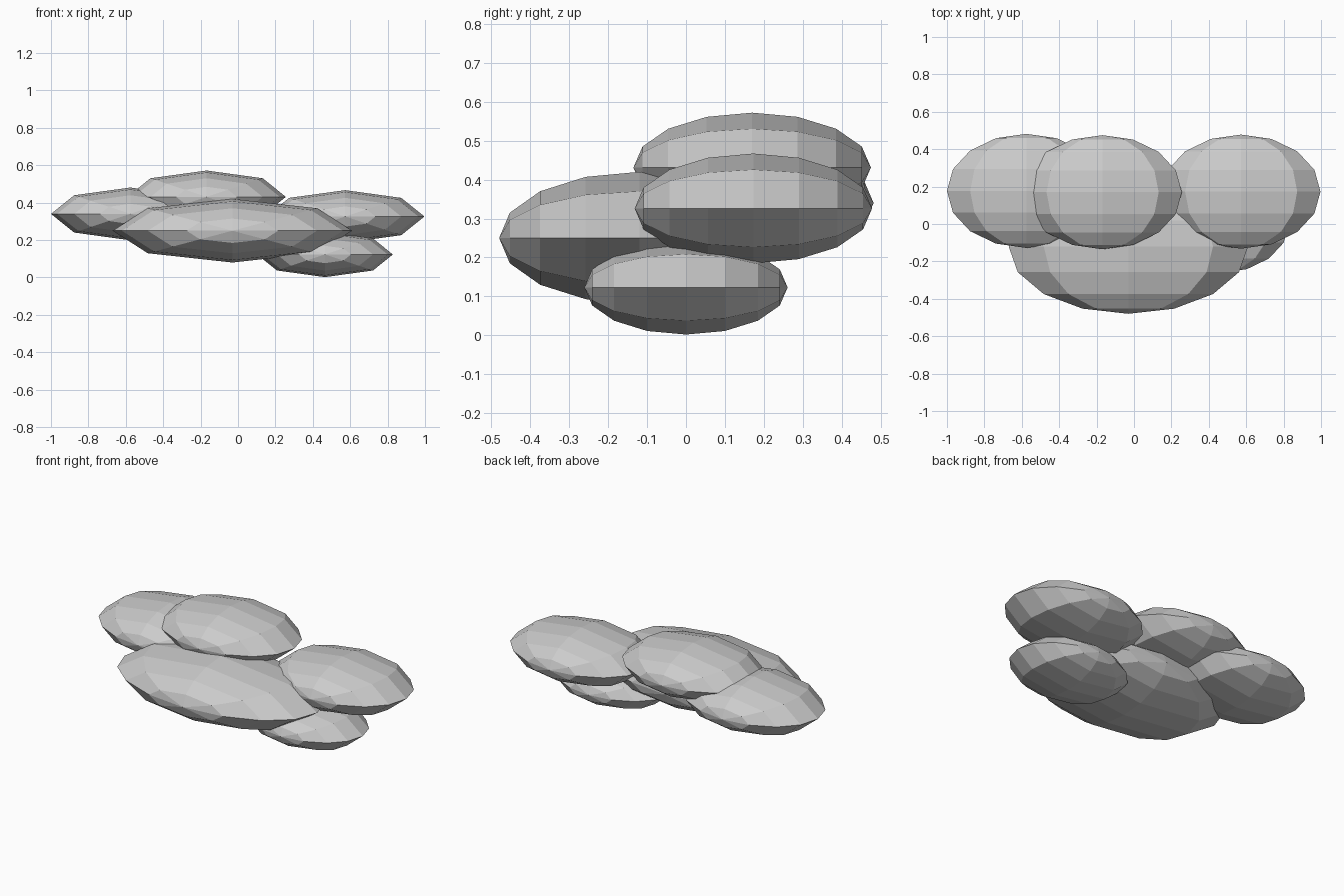
import bpy
import math
from mathutils import Matrix

if "Cube" in bpy.data.objects:
    bpy.data.objects.remove(bpy.data.objects["Cube"])


def puff(name, centre, radii):
    """Flat-faced, squashed 8 x 8 sphere with its poles along y."""
    bpy.ops.mesh.primitive_uv_sphere_add(segments=8, ring_count=8, radius=1)
    ob = bpy.context.object
    ob.name = name
    ob.data.transform(Matrix.Rotation(math.pi / 2, 4, 'X'))
    ob.data.transform(Matrix.Diagonal((*radii, 1)))
    ob.location = centre
    bpy.ops.object.shade_flat()
    return ob


# Large front puff of the cloud
puff("front_puff", (-0.03, -0.12, 0.25), (0.64, 0.36, 0.17))

# Three equal puffs along the back
back = (0.424, 0.305, 0.141)
puff("left_puff", (-0.576, 0.177, 0.34), back)
puff("top_puff", (-0.168, 0.17, 0.431), back)
puff("right_puff", (0.573, 0.173, 0.326), back)

# Small puff underneath
puff("lower_puff", (0.465, 0.0, 0.123), (0.363, 0.261, 0.121))
